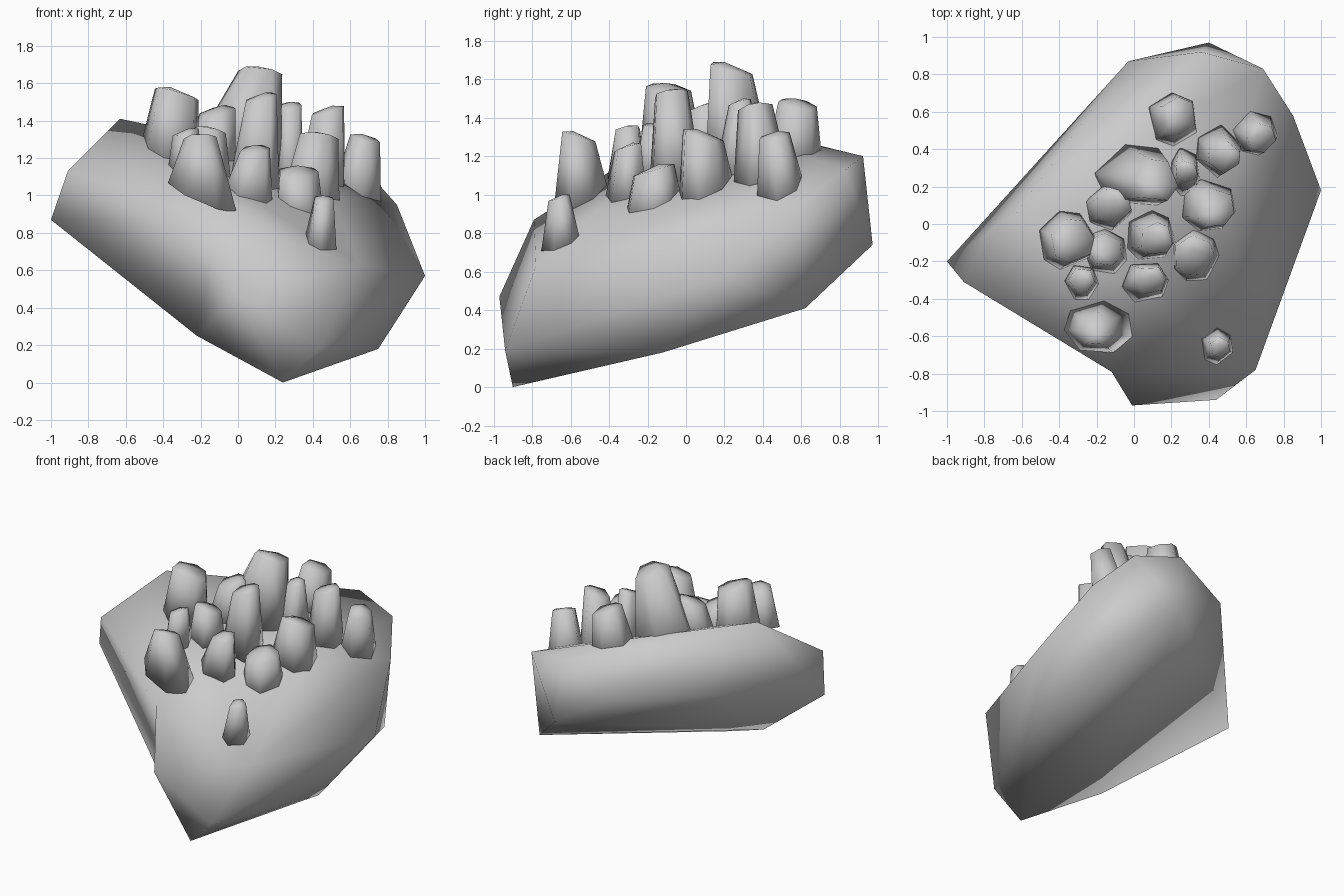
import bpy, bmesh, math, random
from mathutils import Vector

if "Cube" in bpy.data.objects:
    bpy.data.objects.remove(bpy.data.objects["Cube"])

random.seed(11)


def finish(bm, name):
    bmesh.ops.recalc_face_normals(bm, faces=bm.faces[:])
    for f in bm.faces:
        f.smooth = True
    me = bpy.data.meshes.new(name)
    bm.to_mesh(me)
    bm.free()
    ob = bpy.data.objects.new(name, me)
    bpy.context.collection.objects.link(ob)
    return ob


def hull(points):
    bm = bmesh.new()
    for p in points:
        bm.verts.new(p)
    res = bmesh.ops.convex_hull(bm, input=bm.verts[:])
    junk = {g for g in res["geom_interior"] + res["geom_unused"]
            if isinstance(g, bmesh.types.BMVert)}
    bmesh.ops.delete(bm, geom=list(junk), context='VERTS')
    return bm


# Boulder: corner points of a chipped, leaning rock
left_edge, top_left = (-1, -.2, .87), (-.91, -.31, 1.13)
notch_top, notch_low, front_tip = (-.12, -.79, .87), (-.22, -.6, .25), (-.01, -.97, .47)
bm = hull([
    left_edge, top_left, notch_top, notch_low, front_tip,
    (-.63, .06, 1.41), (-.03, .87, 1.01), (.36, .92, 1.2), (.69, .83, 1.13),
    (.85, .58, .95), (1, .18, .57), (.77, .62, .41), (.4, .97, .74),
    (.75, -.12, .18), (.24, -.9, 0), (.44, -.94, .19), (.65, -.78, .63),
    (.5, .1, 1.01),
])


# Turn the edges that bridge the notch so the front left side is hollow
def at(p):
    return min(bm.verts, key=lambda v: (v.co - Vector(p)).length)


for corner in (top_left, left_edge):
    edge = bm.edges.get((at(corner), at(front_tip)))
    if edge and len(edge.link_faces) == 2:
        bmesh.utils.edge_rotate(edge, True)
finish(bm, "boulder")


# Crystals: base x, y, half widths x, y, then top x, y, radius, height
CRYSTALS = [
    (-.37, -.08, .15, .16, -.33, -.09, .12, 1.58),
    (-.15, .08, .13, .12, -.11, .10, .10, 1.48),
    (-.28, -.31, .09, .10, -.28, -.30, .07, 1.36),
    (-.15, -.15, .12, .13, -.15, -.14, .09, 1.37),
    (-.185, -.55, .18, .14, -.20, -.56, .09, 1.33),
    (.05, -.31, .13, .12, .09, -.30, .08, 1.27),
    (.08, -.06, .14, .14, .12, -.08, .09, 1.55),
    (-.01, .26, .23, .18, .12, .23, .12, 1.69),
    (.27, .28, .08, .15, .28, .28, .06, 1.50),
    (.20, .55, .15, .15, .24, .58, .10, 1.50),
    (.44, .40, .13, .15, .48, .36, .09, 1.48),
    (.63, .50, .13, .13, .68, .46, .08, 1.33),
    (.38, .11, .16, .15, .43, .09, .11, 1.34),
    (.33, -.17, .13, .15, .32, -.17, .11, 1.16),
    (.44, -.65, .09, .10, .46, -.66, .055, 1.00),
]


def crystal(i, bx, by, rx, ry, tx, ty, rt, zt):
    turn = random.uniform(0, math.tau)
    tilt = random.uniform(0, math.tau)
    sides = random.choice((6, 7))
    pts = []
    for k in range(sides):
        a = turn + math.tau * (k + random.uniform(-.2, .2)) / sides
        c, s = math.cos(a), math.sin(a)
        # foot follows the slope of the boulder, just below its surface
        x, y = bx + 1.06 * rx * c, by + 1.06 * ry * s
        pts.append((x, y, 1.06 - .41 * x + .26 * y))
        # slanted rim
        pts.append((tx + rt * c, ty + rt * s,
                    zt + .3 * rt * (math.cos(a - tilt) - 1)))
    # off-centre blunt tip
    pts.append((tx + .3 * rt * math.cos(tilt), ty + .3 * rt * math.sin(tilt), zt))
    finish(hull(pts), f"crystal_{i:02d}")


for i, row in enumerate(CRYSTALS, 1):
    crystal(i, *row)
